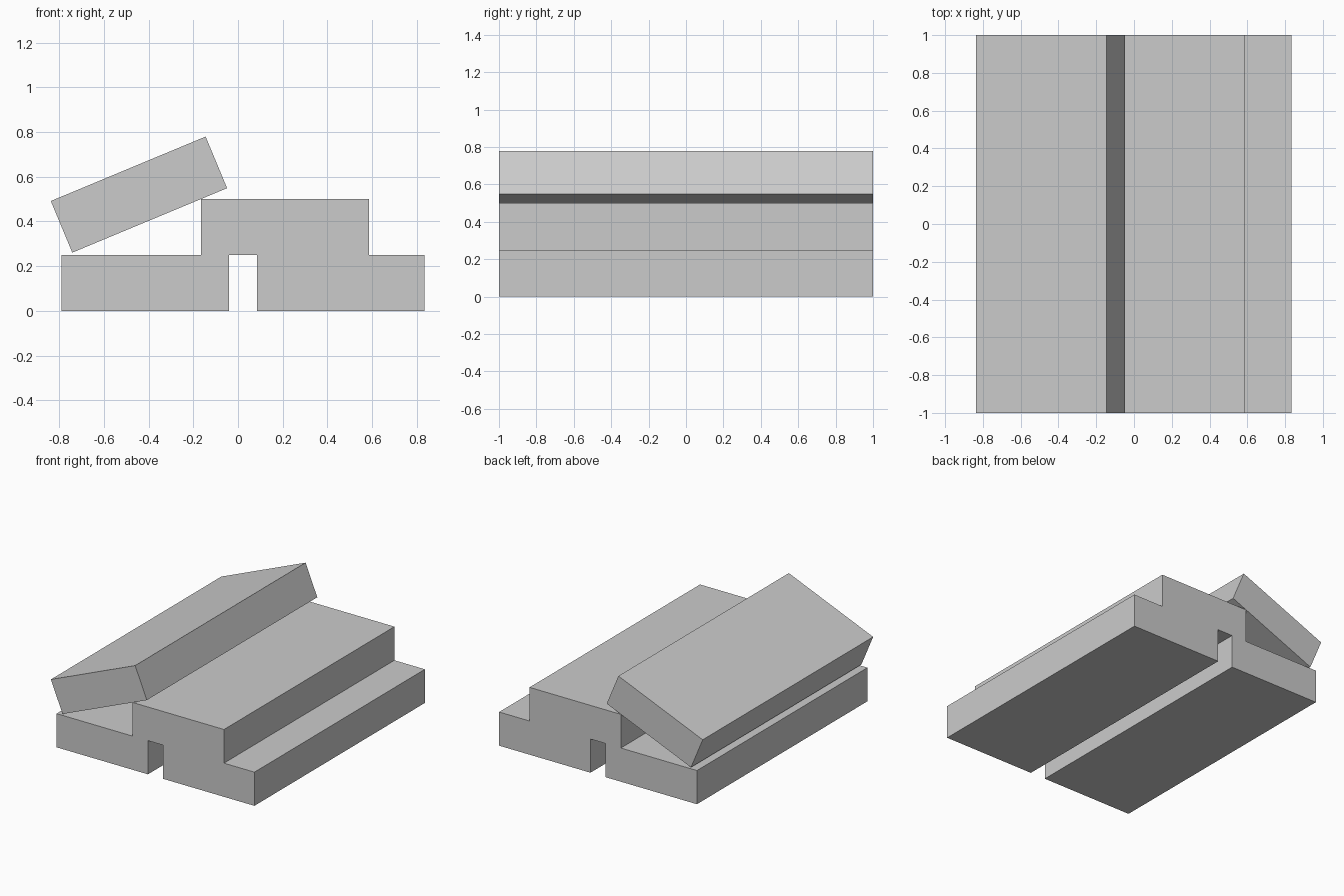
import bpy
import math

cube = bpy.data.objects.get("Cube")
if cube:
    bpy.data.objects.remove(cube, do_unlink=True)

# Single plain grey
GREY = (0.6, 0.6, 0.6, 1.0)
grey = bpy.data.materials.new("plain_grey")
grey.use_nodes = True
grey.diffuse_color = GREY
grey.node_tree.nodes["Principled BSDF"].inputs["Base Color"].default_value = GREY

WIDTH, LENGTH, THICK = 0.75, 2.0, 0.25


def plank(name, x, z, tilt=0.0):
    """Flat plank running front to back, tilted about its long axis."""
    bpy.ops.mesh.primitive_cube_add(size=1, location=(x, 0, z))
    ob = bpy.context.object
    ob.name = ob.data.name = name
    ob.scale = (WIDTH, LENGTH, THICK)
    bpy.ops.object.transform_apply(location=False, rotation=False, scale=True)
    ob.rotation_euler.y = -math.radians(tilt)
    ob.data.materials.append(grey)
    return ob


# Two planks on the ground, one bridging them, one leaning on top
plank("bottom_plank_right", -0.415, THICK / 2)
plank("bottom_plank_left", 0.46, THICK / 2)
plank("middle_plank", 0.21, THICK * 1.5)
plank("leaning_plank", -0.443, 0.52, tilt=22.6)
